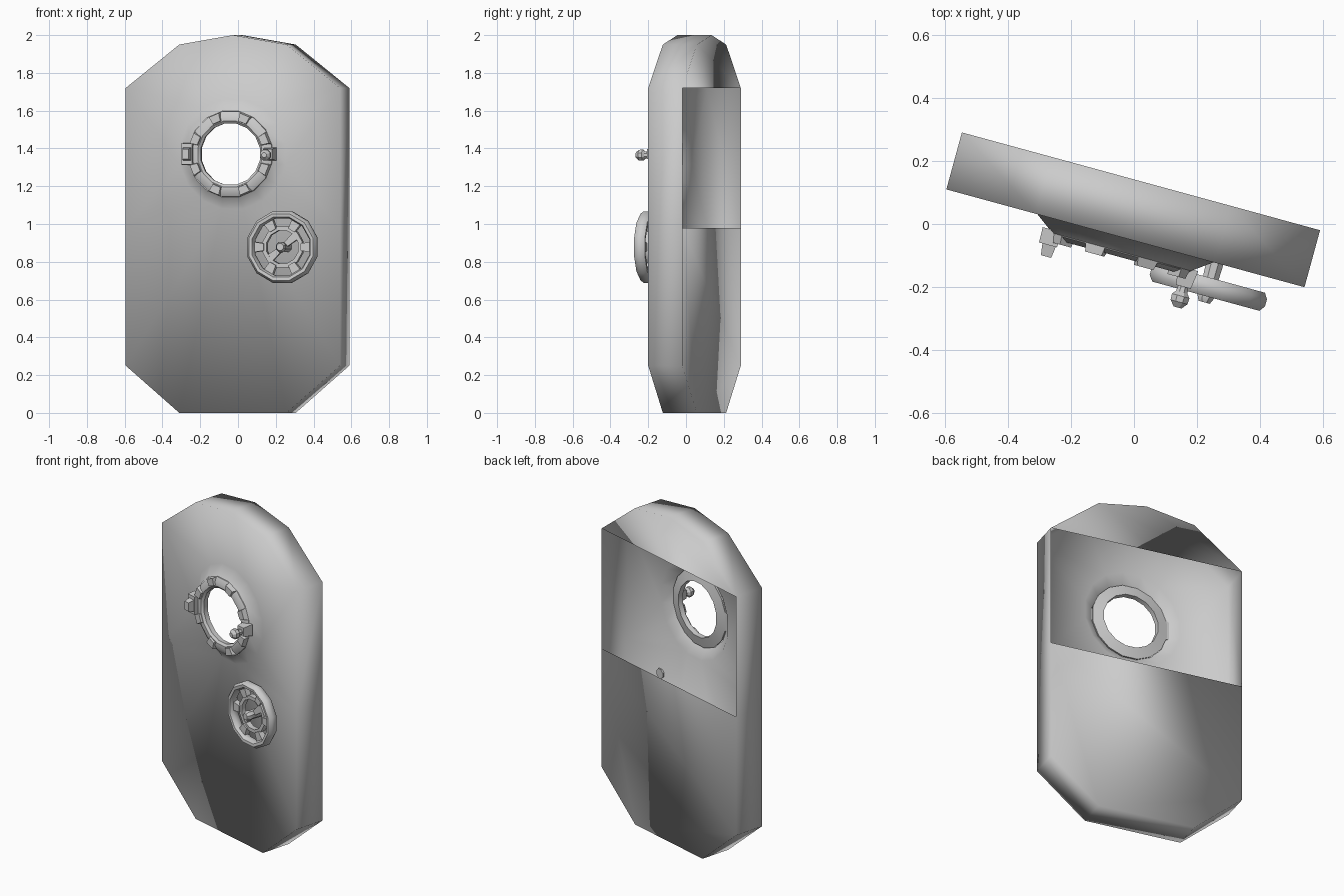
import bpy, bmesh
from math import sin, cos, pi, radians
from mathutils import Matrix, Vector

if "Cube" in bpy.data.objects:
    bpy.data.objects.remove(bpy.data.objects["Cube"])

# Everything is built in door space (x across, y depth, z up) and then swung open
SWING = Matrix.Translation((-0.0025, 0.045, 0)) @ Matrix.Rotation(radians(-15.27), 4, 'Z')
FRONT = -0.0935          # front plane of the door
BACK = 0.0935
PORT = (0.0, 1.37)       # porthole centre
WHEEL = (0.294, 0.878)   # hand wheel centre


def finish(name, bm, angle=None):
    bmesh.ops.recalc_face_normals(bm, faces=bm.faces)
    bm.transform(SWING)
    me = bpy.data.meshes.new(name)
    bm.to_mesh(me)
    bm.free()
    ob = bpy.data.objects.new(name, me)
    bpy.context.collection.objects.link(ob)
    bpy.context.view_layer.objects.active = ob
    ob.select_set(True)
    if angle is None:
        bpy.ops.object.shade_smooth()
    else:
        bpy.ops.object.shade_smooth_by_angle(angle=radians(angle))
    ob.select_set(False)
    return ob


def polar(c, r, a, off):
    """Point at radius r and angle a round centre c, standing off the front face."""
    return Vector((c[0] + r * cos(a), FRONT - off, c[1] + r * sin(a)))


def circle(bm, c, r, off, n):
    return [bm.verts.new(polar(c, r, 2 * pi * (i + 0.5) / n, off)) for i in range(n)]


def bridge(bm, a, b):
    n = len(a)
    for i in range(n):
        bm.faces.new((a[i], a[(i + 1) % n], b[(i + 1) % n], b[i]))


def lathe(bm, c, profile, n, closed=True):
    rings = [circle(bm, c, r, o, n) for r, o in profile]
    for a, b in zip(rings, rings[1:]):
        bridge(bm, a, b)
    if closed:
        bridge(bm, rings[-1], rings[0])
    else:
        bm.faces.new(rings[-1])
        bm.faces.new(rings[0])


def block(bm, c, a, r0, r1, w0, w1, o0, o1, taper=1.0):
    """Radial block from r0 to r1, half widths w0 and w1, offsets o0 to o1."""
    side = Vector((-sin(a), 0, cos(a)))
    layers = []
    for off, t in ((o0, 1.0), (o1, taper)):
        mid, half = (r0 + r1) / 2, (r1 - r0) / 2 * t
        layers.append([bm.verts.new(polar(c, mid + k * half, a, off) + side * s * w * t)
                       for k, s, w in ((-1, -1, w0), (1, -1, w1), (1, 1, w1), (-1, 1, w0))])
    bridge(bm, *layers)
    bm.faces.new(layers[0])
    bm.faces.new(layers[1])


# Door shell: hollow, with a raised porthole boss in front and an open bay behind
right = [(0.294, 0), (0.588, 0.25), (0.588, 0.98), (0.588, 1.72), (0.294, 1.95)]
outline = right + [(0, 2.0)] + [(-x, z) for x, z in reversed(right)]
bm = bmesh.new()
front = [bm.verts.new((x, FRONT, z)) for x, z in outline]
back = [bm.verts.new((x, BACK, z)) for x, z in outline]
base = circle(bm, PORT, 0.295, 0, 16)
edges = [bm.edges.new((loop[i], loop[(i + 1) % len(loop)]))
         for loop in (front, base) for i in range(len(loop))]
bmesh.ops.triangle_fill(bm, use_beauty=True, use_dissolve=False, edges=edges,
                        normal=(0, -1, 0))
bridge(bm, base, circle(bm, PORT, 0.232, 0.045, 16))
bridge(bm, front, back)
bm.faces.new(back[3:8])                  # upper back
bm.faces.new(back[8:] + back[:3])        # lower back
finish("door_shell", bm)

# Porthole rim
bm = bmesh.new()
lathe(bm, PORT, [(0.168, 0.02), (0.232, 0.035), (0.23, 0.048), (0.205, 0.062),
                 (0.178, 0.062), (0.165, 0.05)], 16)
finish("porthole_rim", bm, 40)

# Raised lugs round the rim
bm = bmesh.new()
for i in range(8):
    block(bm, PORT, 2 * pi * (i + 0.5) / 8, 0.176, 0.228, 0.028, 0.036, 0.04, 0.074, 0.8)
finish("rim_lugs", bm, 30)

# Hinge on one side of the porthole, latch on the other
bm = bmesh.new()
block(bm, PORT, pi, 0.2, 0.262, 0.058, 0.058, 0.035, 0.085, 0.95)
block(bm, PORT, pi, 0.205, 0.25, 0.035, 0.035, 0.08, 0.122, 0.75)
finish("porthole_hinge", bm, 30)
bm = bmesh.new()
block(bm, PORT, 0, 0.185, 0.25, 0.035, 0.035, 0.04, 0.1, 0.75)
lathe(bm, (0.217, PORT[1] - 0.005), [(0.016, 0.09), (0.02, 0.118), (0.031, 0.13),
                                    (0.03, 0.15), (0.014, 0.168)], 8, closed=False)
finish("porthole_latch", bm, 30)

# Hand wheel: outer hoop, inner ring, spokes and hub
bm = bmesh.new()
lathe(bm, WHEEL, [(0.196, 0.068), (0.196, 0.092), (0.182, 0.11), (0.165, 0.108),
                  (0.156, 0.09), (0.156, 0.068), (0.168, 0.05), (0.184, 0.05)], 12)
finish("wheel_hoop", bm, 50)
bm = bmesh.new()
lathe(bm, WHEEL, [(0.112, 0.05), (0.112, 0.082), (0.09, 0.082), (0.09, 0.05)], 12)
finish("wheel_inner_ring", bm, 40)
bm = bmesh.new()
for i in range(6):
    block(bm, WHEEL, 2 * pi * i / 6, 0.1, 0.165, 0.02, 0.03, 0.058, 0.09, 0.95)
for i in range(2):
    block(bm, WHEEL, radians(40) + pi * i, 0.0, 0.1, 0.012, 0.022, 0.055, 0.08)
finish("wheel_spokes", bm, 30)
bm = bmesh.new()
lathe(bm, WHEEL, [(0.03, -0.01), (0.026, 0.09), (0.03, 0.11), (0.02, 0.13)], 8, closed=False)
finish("wheel_hub", bm, 40)
